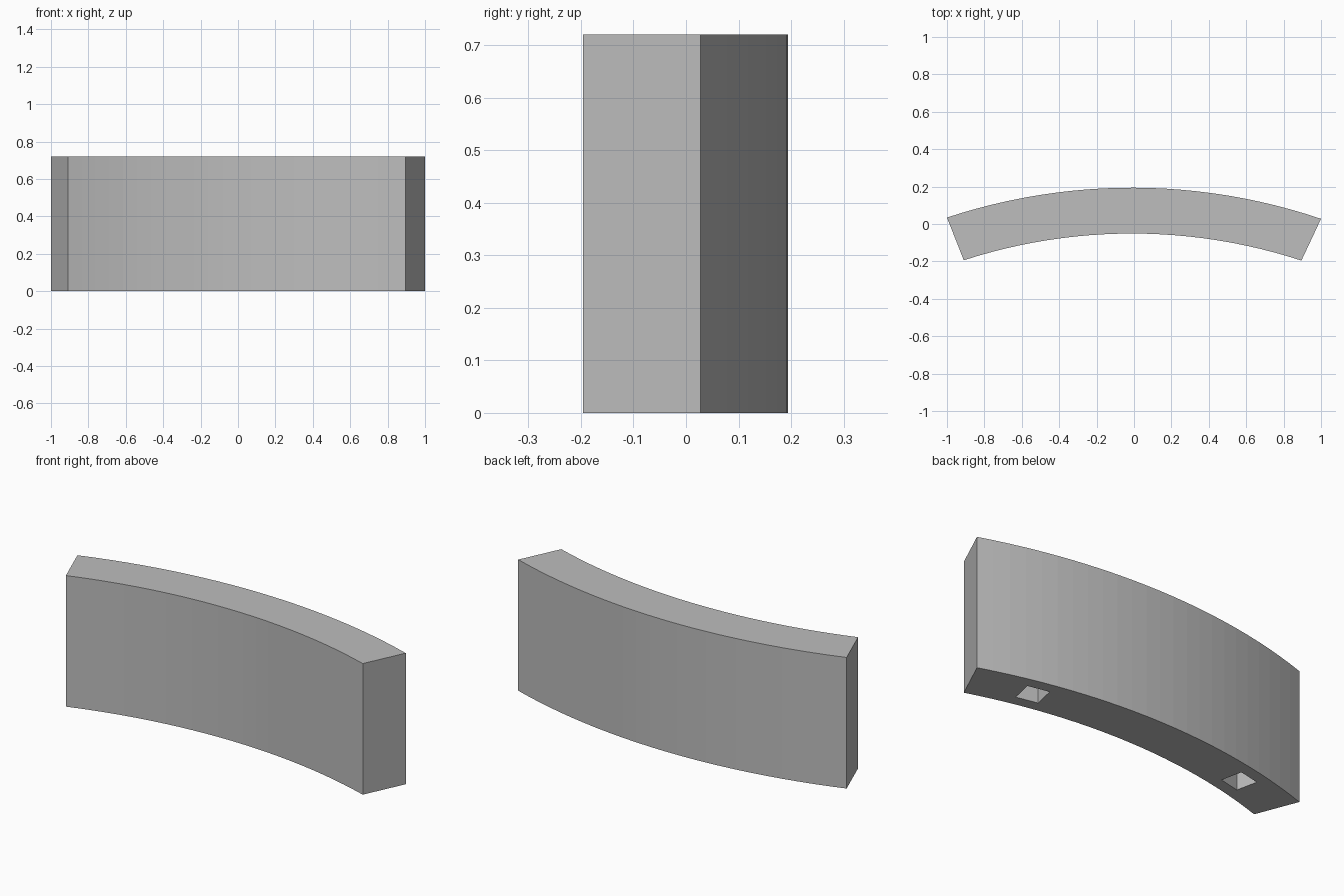
import bpy, bmesh
from math import asin, sin, cos
from mathutils import Matrix, Vector

cube = bpy.data.objects.get("Cube")
if cube:
    bpy.data.objects.remove(cube, do_unlink=True)

HEIGHT = 0.72
R_OUT, R_IN = 3.15, 2.905
CX, CY = -0.01, 0.194 - R_OUT
SEGMENTS = 24
HOLE_SIZE, HOLE_DEPTH = 0.12, 0.24

grey = bpy.data.materials.new("plain_grey")
grey.use_nodes = True
colour = (0.51, 0.51, 0.51, 1)
grey.diffuse_color = colour
grey.node_tree.nodes["Principled BSDF"].inputs["Base Color"].default_value = colour


def arc(radius, x_start, x_end):
    """Points on a circle about the shared centre, between two x positions."""
    a, b = (asin((x - CX) / radius) for x in (x_start, x_end))
    angles = [a + (b - a) * i / SEGMENTS for i in range(SEGMENTS + 1)]
    return [(CX + radius * sin(t), CY + radius * cos(t), 0) for t in angles]


def make_object(name, bm):
    bmesh.ops.recalc_face_normals(bm, faces=bm.faces)
    mesh = bpy.data.meshes.new(name)
    bm.to_mesh(mesh)
    bm.free()
    mesh.materials.append(grey)
    obj = bpy.data.objects.new(name, mesh)
    bpy.context.collection.objects.link(obj)
    return obj


# Curved block: arc-shaped outline extruded upwards
bm = bmesh.new()
outline = arc(R_OUT, -1, 1) + arc(R_IN, 0.895, -0.91)
base = bm.faces.new([bm.verts.new(p) for p in outline])
top = bmesh.ops.extrude_face_region(bm, geom=[base], use_keep_orig=True)["geom"]
bmesh.ops.translate(bm, vec=(0, 0, HEIGHT),
                    verts=[v for v in top if isinstance(v, bmesh.types.BMVert)])
block = make_object("curved_block", bm)

# Square peg sockets in the underside, turned to follow the curve
mid = (R_OUT + R_IN) / 2
for side in (-1, 1):
    angle = side * asin(0.642 / mid)
    place = (Matrix.Translation(Vector((CX + mid * sin(angle), CY + mid * cos(angle), 0)))
             @ Matrix.Rotation(-angle, 4, "Z")
             @ Matrix.Diagonal((HOLE_SIZE, HOLE_SIZE, 2 * HOLE_DEPTH, 1)))
    bm = bmesh.new()
    bmesh.ops.create_cube(bm, size=1, matrix=place)
    cutter = make_object("socket_cutter", bm)
    cutter.hide_render = True

    cut = block.modifiers.new("socket", "BOOLEAN")
    cut.operation = "DIFFERENCE"
    cut.solver = "EXACT"
    cut.object = cutter
    bpy.context.view_layer.objects.active = block
    bpy.ops.object.modifier_apply(modifier=cut.name)
    bpy.data.objects.remove(cutter, do_unlink=True)
